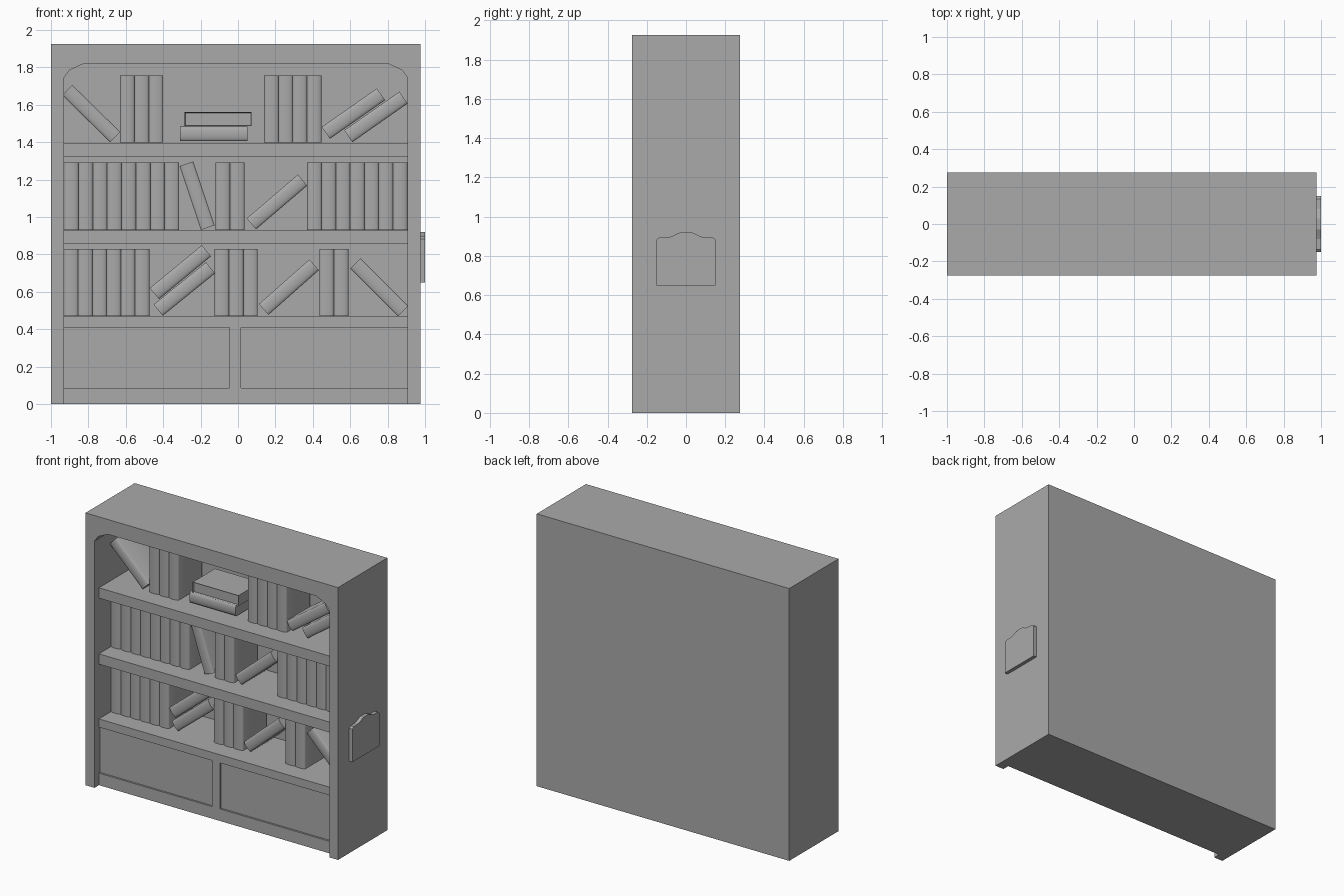
import bpy, bmesh, math
from mathutils import Matrix, Vector

cube = bpy.data.objects.get("Cube")
if cube:
    bpy.data.objects.remove(cube, do_unlink=True)

grey = bpy.data.materials.new("plain grey")
grey.use_nodes = True
COLOUR = (0.4, 0.4, 0.4, 1)
grey.diffuse_color = COLOUR
grey.node_tree.nodes["Principled BSDF"].inputs["Base Color"].default_value = COLOUR


def finish(name, bm, smooth=False):
    bmesh.ops.recalc_face_normals(bm, faces=bm.faces[:])
    mesh = bpy.data.meshes.new(name)
    bm.to_mesh(mesh)
    bm.free()
    mesh.materials.append(grey)
    obj = bpy.data.objects.new(name, mesh)
    bpy.context.collection.objects.link(obj)
    if smooth:
        bpy.ops.object.select_all(action='DESELECT')
        obj.select_set(True)
        bpy.context.view_layer.objects.active = obj
        bpy.ops.object.shade_smooth_by_angle(angle=math.radians(40))
    return obj


def prism(points, depth):
    """Extrude a closed loop of 3D points by a vector."""
    bm = bmesh.new()
    face = bm.faces.new([bm.verts.new(p) for p in points])
    out = bmesh.ops.extrude_face_region(bm, geom=[face])
    moved = [g for g in out["geom"] if isinstance(g, bmesh.types.BMVert)]
    bmesh.ops.translate(bm, verts=moved, vec=Vector(depth))
    return bm


def box(name, x0, x1, y0, y1, z0, z1):
    loop = [(x0, y0, z0), (x1, y0, z0), (x1, y0, z1), (x0, y0, z1)]
    return finish(name, prism(loop, (0, y1 - y0, 0)))


# Main dimensions
LEFT, RIGHT, TOP = -1.0, 0.975, 1.925
IN_L, IN_R = -0.93, 0.907
FRONT, BACK, WALL, SHELF = -0.275, 0.275, 0.19, -0.225
BOOK_Y, BOOK_D, BOOK_L, BOOK_T = -0.1, 0.27, 0.36, 0.077

# Case: an arched surround with a back
corner = [(0, 1.745), (0.03, 1.785), (0.105, 1.82)]
arch = [(IN_L + dx, z) for dx, z in corner] + [(IN_R - dx, z) for dx, z in corner[::-1]]
outline = ([(LEFT, 0), (LEFT, TOP), (RIGHT, TOP), (RIGHT, 0), (IN_R, 0)]
           + arch[::-1] + [(IN_L, 0)])
finish("case_surround", prism([(x, FRONT, z) for x, z in outline], (0, WALL - FRONT, 0)))
box("case_back", LEFT, RIGHT, WALL, BACK, 0, TOP)

# Shelves
for name, top in (("upper_shelf", 1.395), ("middle_shelf", 0.928)):
    box(name, IN_L, IN_R, SHELF, WALL, top - 0.073, top)

# Base cupboard with two sunken panels
box("base_cupboard", IN_L, IN_R, SHELF + 0.013, WALL, 0, 0.468)
box("base_top_rail", IN_L, IN_R, SHELF, SHELF + 0.013, 0.41, 0.468)
box("base_bottom_rail", IN_L, IN_R, SHELF, SHELF + 0.013, 0, 0.085)
box("base_centre_post", -0.045, 0.015, SHELF, SHELF + 0.013, 0.085, 0.41)


def book(name, x, z, angle, length=BOOK_L):
    """A book with a rounded spine; angle is its long axis in the front plane."""
    half = BOOK_T / 2
    spine = []
    for i in range(9):
        a = math.pi * i / 8
        spine.append((-half * math.cos(a), BOOK_Y + 0.012 * (1 - math.sin(a))))
    loop = spine + [(half, BOOK_Y + BOOK_D), (-half, BOOK_Y + BOOK_D)]
    bm = prism([(-length / 2, y, t) for t, y in loop], (length, 0, 0))
    bm.transform(Matrix.Translation((x, 0, z))
                 @ Matrix.Rotation(-math.radians(angle), 4, 'Y'))
    finish(name, bm, smooth=True)


# Upright rows: label, first edge, last edge, count, shelf height
rows = [
    ("upper_left", -0.63, -0.40, 3, 1.395),
    ("upper_right", 0.14, 0.445, 4, 1.395),
    ("middle_left", -0.93, -0.315, 8, 0.928),
    ("middle_centre", -0.12, 0.035, 2, 0.928),
    ("middle_right", 0.37, 0.905, 7, 0.928),
    ("lower_left", -0.93, -0.475, 6, 0.468),
    ("lower_centre", -0.125, 0.105, 3, 0.468),
    ("lower_right", 0.435, 0.59, 2, 0.468),
]
for label, start, end, count, floor in rows:
    step = (end - start) / count
    for i in range(count):
        book(f"{label}_book_{i + 1}", start + step * (i + 0.5), floor + BOOK_L / 2 + 0.002, 90)

# Leaning books: label, centre x, centre z, angle
leaning = [
    ("upper_left", -0.785, 1.553, -44.5),
    ("upper_right_inner", 0.617, 1.553, 35),
    ("upper_right_outer", 0.737, 1.535, 35),
    ("middle_left", -0.219, 1.114, -71.5),
    ("middle_centre", 0.208, 1.08, 40.5),
    ("lower_left_top", -0.308, 0.705, 39.5),
    ("lower_left_bottom", -0.287, 0.615, 39),
    ("lower_centre", 0.272, 0.625, 41.5),
    ("lower_right", 0.755, 0.624, -45),
]
for label, x, z, angle in leaning:
    book(f"{label}_leaning_book", x, z, angle)

# Flat stack; the top one shows its pages to the front
book("stack_lower_book", -0.13, 1.444, 0)
x0, x1, z0, z1 = -0.285, 0.073, 1.486, 1.56
bm = prism([(x0, BOOK_Y, z0), (x1, BOOK_Y, z0), (x1, BOOK_Y, z1), (x0, BOOK_Y, z1)],
           (0, 0.25, 0))
bmesh.ops.recalc_face_normals(bm, faces=bm.faces[:])
pages = [f for f in bm.faces if f.normal.y < -0.9]
bmesh.ops.inset_region(bm, faces=pages, thickness=0.005)
bmesh.ops.translate(bm, verts=list(pages[0].verts), vec=(0, 0.012, 0))
finish("stack_upper_book", bm)

# Plaque with a shaped top on the left side
half_top = [(0.15, 0.65), (0.15, 0.883), (0.135, 0.895), (0.08, 0.897), (0.055, 0.908), (0.03, 0.92)]
plaque = half_top + [(-y, z) for y, z in half_top[::-1]]
finish("side_plaque", prism([(RIGHT, y, z) for y, z in plaque], (0.025, 0, 0)))
